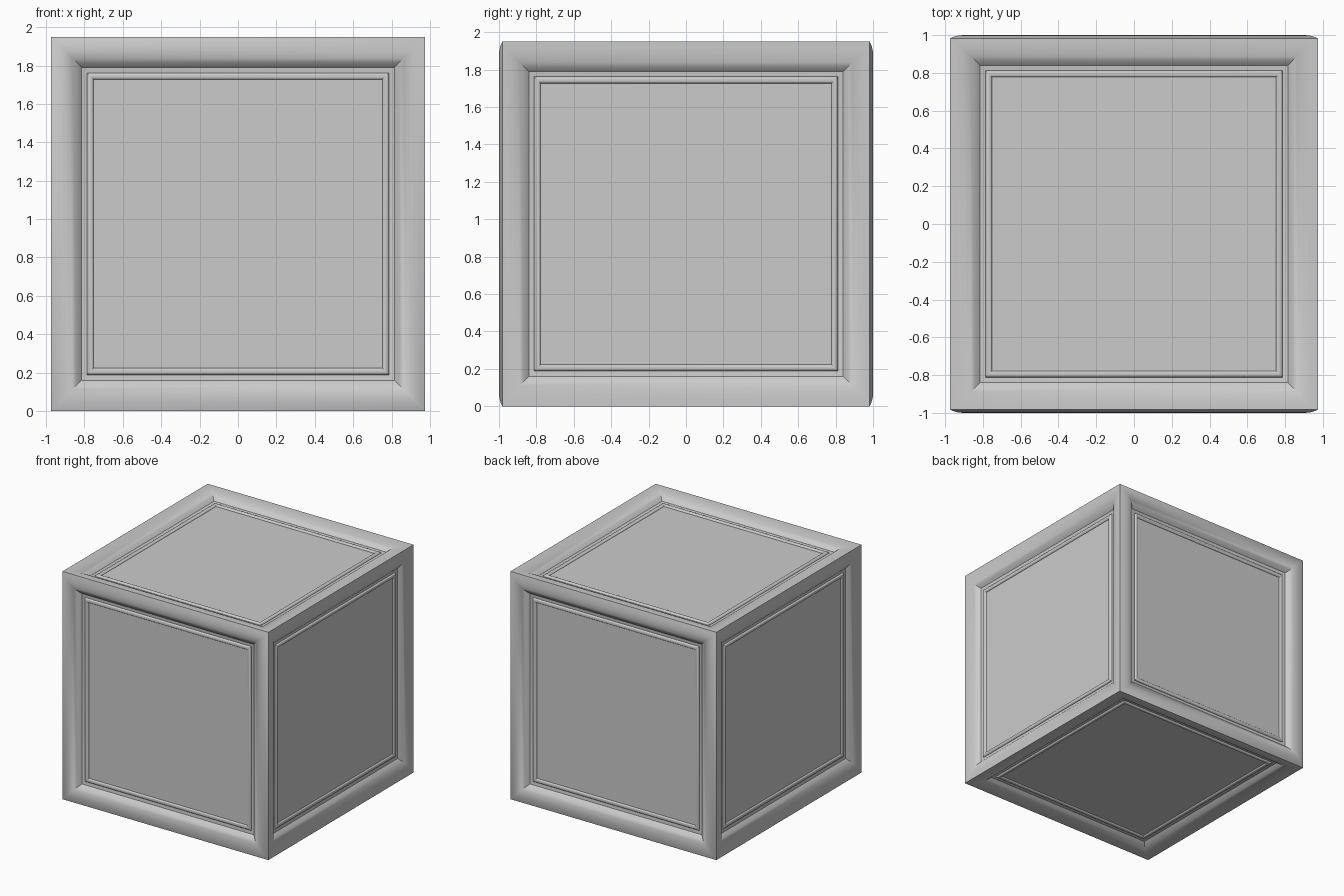
import bpy, math
from mathutils import Vector

if "Cube" in bpy.data.objects:
    bpy.data.objects.remove(bpy.data.objects["Cube"])

HALF = Vector((0.975, 1.0, 0.975))   # box half sizes
EDGE_Y = 0.982                       # where front/back cushions meet the sides
CENTRE = Vector((0, 0, 0.975))

# profiles: (inset from outer edge, height along the face normal)
SIDE = [(0, 0.975), (0.035, 0.975), (0.065, 0.972), (0.09, 0.966), (0.112, 0.957),
        (0.132, 0.946), (0.148, 0.934), (0.16, 0.923)]
FRONT = [(0, 0.982), (0.02, 0.991), (0.045, 0.998), (0.07, 1.0), (0.09, 0.997),
         (0.112, 0.987), (0.132, 0.974), (0.148, 0.960), (0.16, 0.947)]


def bead_profile(floor):
    # narrow sloped step followed by a half-round bead
    pts = [(0.16, floor + 0.005), (0.188, floor)]
    for i in range(1, 9):
        a = math.pi * i / 8
        pts.append((0.2055 - 0.0175 * math.cos(a), floor + 0.013 * math.sin(a)))
    return pts


def ring_mesh(name, profile, axis, sign, cap=False):
    iu, iv = (axis + 1) % 3, (axis + 2) % 3
    if sign < 0:
        iu, iv = iv, iu
    verts, faces = [], []
    for inset, height in profile:
        size = []
        for i in (iu, iv):
            h = HALF[i] - inset
            size.append(min(h, EDGE_Y) if i == 1 else h)
        for a, b in ((-1, -1), (1, -1), (1, 1), (-1, 1)):
            p = Vector((0, 0, 0))
            p[axis] = sign * height
            p[iu], p[iv] = a * size[0], b * size[1]
            verts.append(p + CENTRE)
    for r in range(len(profile) - 1):
        for k in range(4):
            n = (k + 1) % 4
            faces.append((r * 4 + k, r * 4 + n, r * 4 + 4 + n, r * 4 + 4 + k))
    if cap:
        s = len(verts) - 4
        faces.append((s, s + 1, s + 2, s + 3))
    me = bpy.data.meshes.new(name)
    me.from_pydata(verts, [], faces)
    ob = bpy.data.objects.new(name, me)
    bpy.context.collection.objects.link(ob)
    return ob


parts = []
names = {(0, 1): "right", (0, -1): "left", (1, 1): "back",
         (1, -1): "front", (2, 1): "top", (2, -1): "bottom"}
for (axis, sign), side in names.items():
    frame = FRONT if axis == 1 else SIDE
    floor = frame[-1][1] - 0.005
    # cushion frame, bead moulding and flat panel of each face
    parts.append(ring_mesh(side + "_frame", frame, axis, sign))
    parts.append(ring_mesh(side + "_bead", bead_profile(floor), axis, sign))
    parts.append(ring_mesh(side + "_panel", [(0.223, floor)], axis, sign, cap=True))

bpy.ops.object.select_all(action='DESELECT')
for ob in parts:
    ob.select_set(True)
bpy.context.view_layer.objects.active = parts[0]
bpy.ops.object.shade_smooth_by_angle(angle=math.radians(35))
